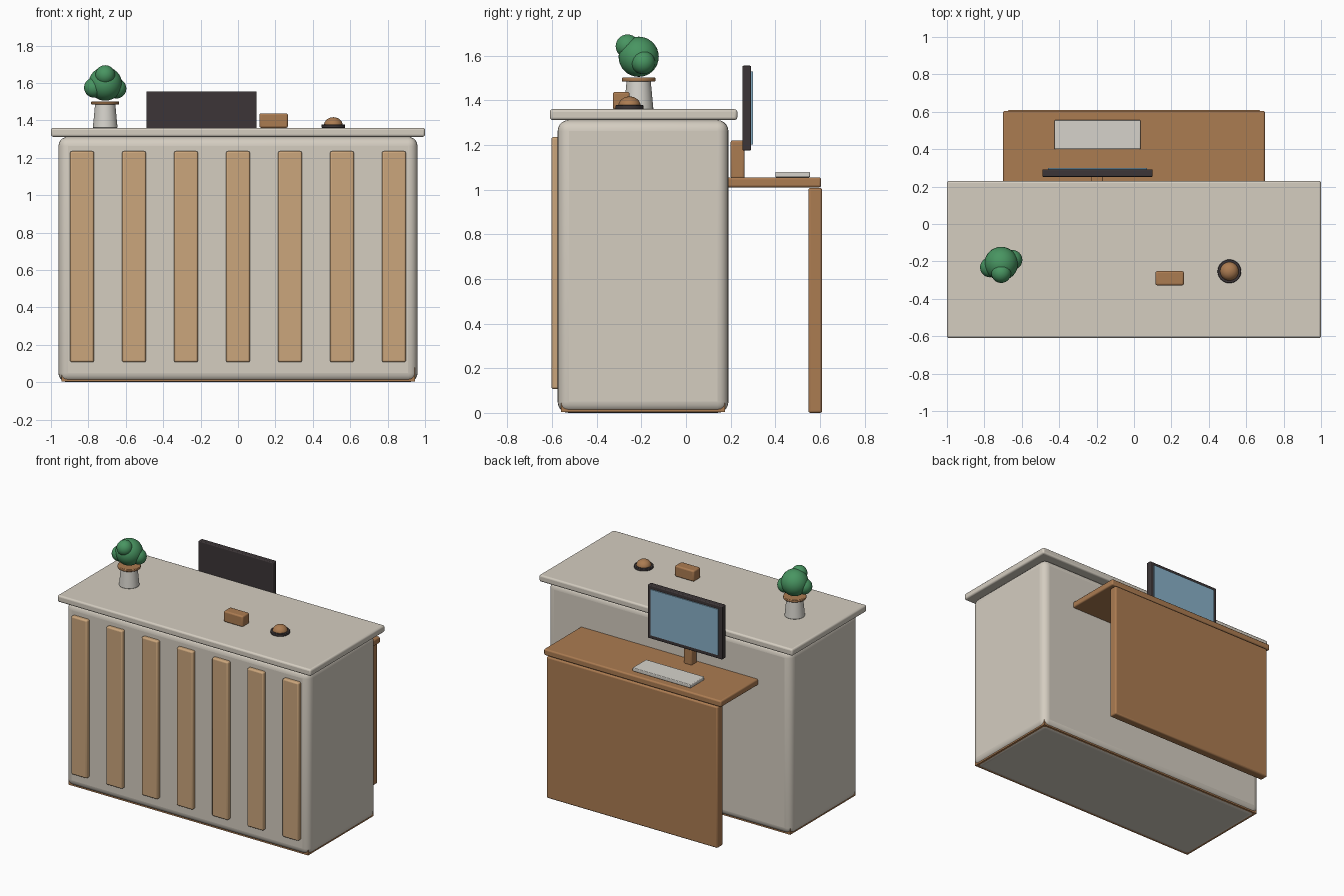
import bpy
import math

cube = bpy.data.objects.get("Cube")
if cube:
    bpy.data.objects.remove(cube, do_unlink=True)


def material(name, rgb):
    m = bpy.data.materials.new(name)
    m.use_nodes = True
    m.diffuse_color = (*rgb, 1)
    m.node_tree.nodes["Principled BSDF"].inputs["Base Color"].default_value = (*rgb, 1)
    return m


CREAM = material("warm cream", (0.66, 0.61, 0.53))
TAN = material("light tan wood", (0.60, 0.38, 0.20))
WOOD = material("brown wood", (0.41, 0.20, 0.083))
DARK = material("charcoal", (0.045, 0.036, 0.038))
GLASS = material("screen blue", (0.25, 0.44, 0.58))
WHITE = material("off white", (0.67, 0.65, 0.60))
GREEN = material("leaf green", (0.065, 0.30, 0.12))


def finish(name, mat, bevel=0.0, segments=3):
    ob = bpy.context.object
    ob.name = name
    ob.data.materials.append(mat)
    if bevel:
        mod = ob.modifiers.new("Bevel", "BEVEL")
        mod.width = bevel
        mod.segments = segments
        mod.limit_method = "ANGLE"
    bpy.ops.object.shade_smooth_by_angle(angle=math.radians(35))
    return ob


def box(name, x, y, z, mat, bevel=0.0, segments=3):
    """Box from (min, max) ranges on each axis."""
    bpy.ops.mesh.primitive_cube_add(
        size=1, location=[(a + b) / 2 for a, b in (x, y, z)])
    bpy.context.object.scale = [b - a for a, b in (x, y, z)]
    bpy.ops.object.transform_apply(location=False, rotation=False, scale=True)
    return finish(name, mat, bevel, segments)


def cone(name, center, z, r1, r2, mat, bevel=0.0):
    bpy.ops.mesh.primitive_cone_add(
        vertices=32, radius1=r1, radius2=r2, depth=z[1] - z[0],
        location=(*center, (z[0] + z[1]) / 2))
    return finish(name, mat, bevel, 2)


def ball(name, location, radius, mat, height=1.0):
    bpy.ops.mesh.primitive_uv_sphere_add(
        segments=32, ring_count=16, radius=radius, location=location)
    bpy.context.object.scale.z = height
    bpy.ops.object.transform_apply(location=False, rotation=False, scale=True)
    return finish(name, mat)


# Counter body, hidden plinth and top
box("counter_body", (-0.96, 0.96), (-0.575, 0.19), (0, 1.312), CREAM, 0.05, 5)
box("plinth", (-0.945, 0.945), (-0.56, 0.175), (0.004, 0.08), WOOD)
box("counter_top", (-1, 1), (-0.61, 0.23), (1.312, 1.36), CREAM, 0.012)

# Front slats
for i in range(7):
    cx = (i - 3) * 0.278
    box(f"front_slat_{i + 1}", (cx - 0.064, cx + 0.064), (-0.603, -0.565),
        (0.107, 1.235), TAN, 0.01)

# Rear desk
box("desk_top", (-0.7, 0.7), (0.15, 0.605), (1.01, 1.055), WOOD, 0.01)
box("desk_back_panel", (-0.675, 0.675), (0.548, 0.61), (0, 1.008), WOOD, 0.01)

# Monitor and keyboard
box("monitor_stand", (-0.228, -0.165), (0.2, 0.262), (1.05, 1.22), WOOD, 0.008)
box("monitor_case", (-0.49, 0.1), (0.252, 0.292), (1.175, 1.555), DARK, 0.006)
box("monitor_screen", (-0.46, 0.07), (0.29, 0.299), (1.203, 1.53), GLASS)
box("keyboard", (-0.425, 0.035), (0.4, 0.555), (1.055, 1.08), WHITE, 0.005)

# Card holder and service bell
box("card_holder", (0.115, 0.267), (-0.328, -0.252), (1.36, 1.438), WOOD, 0.01)
bell = (0.51, -0.253)
cone("bell_base", bell, (1.36, 1.378), 0.063, 0.063, DARK, 0.003)
ball("bell_dome", (*bell, 1.374), 0.05, WOOD, 0.86)

# Potted plant
pot = (-0.71, -0.212)
cone("plant_pot", pot, (1.36, 1.488), 0.066, 0.054, WHITE, 0.003)
cone("pot_rim", pot, (1.484, 1.502), 0.075, 0.075, WOOD, 0.004)
ball("foliage_center", (*pot, 1.595), 0.09, GREEN)
for side, dx, dy, z in (("left", 0.06, 0.02, 1.57),
                        ("right", -0.06, -0.02, 1.575),
                        ("front", 0.0, -0.05, 1.642)):
    ball(f"foliage_{side}", (pot[0] + dx, pot[1] + dy, z), 0.053, GREEN)
